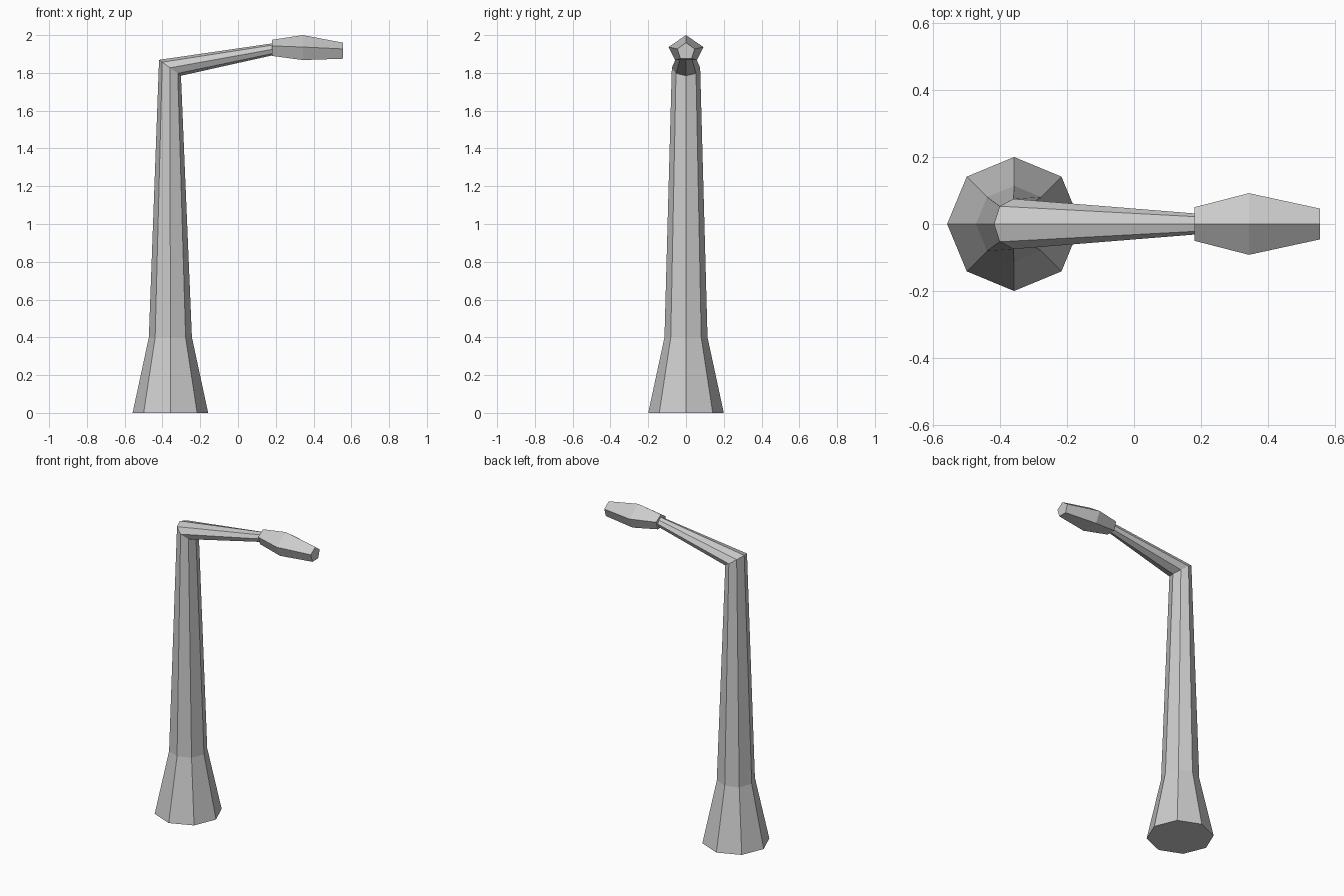
import bpy, bmesh
from math import sin, cos, pi

if "Cube" in bpy.data.objects:
    bpy.data.objects.remove(bpy.data.objects["Cube"])


def loft(name, rings):
    """Skin a list of equal-length vertex rings and cap both ends."""
    bm = bmesh.new()
    rows = [[bm.verts.new(p) for p in ring] for ring in rings]
    n = len(rows[0])
    for a, b in zip(rows, rows[1:]):
        for i in range(n):
            j = (i + 1) % n
            bm.faces.new((a[i], a[j], b[j], b[i]))
    bm.faces.new(rows[0][::-1])
    bm.faces.new(rows[-1])
    bmesh.ops.recalc_face_normals(bm, faces=bm.faces)
    mesh = bpy.data.meshes.new(name)
    bm.to_mesh(mesh)
    bm.free()
    obj = bpy.data.objects.new(name, mesh)
    bpy.context.collection.objects.link(obj)
    return obj


def octagon(x, z, rx, ry, rz):
    """Eight-sided ring, tilted about y by its x and z radii."""
    angles = [i * pi / 4 for i in range(8)]
    return [(x + rx * cos(a), ry * sin(a), z + rz * cos(a)) for a in angles]


def pentagon(x, top, side, bottom, y_side, y_bottom):
    """Five-sided ring across x with its point upward."""
    return [(x, 0, top), (x, y_side, side), (x, y_bottom, bottom),
            (x, -y_bottom, bottom), (x, -y_side, side)]


# Flared octagonal post, mitred at the top into a tapering arm
loft("post_and_arm", [
    octagon(-0.358, 0.0, 0.2, 0.2, 0),
    octagon(-0.358, 0.4, 0.114, 0.114, 0),
    octagon(-0.36, 1.827, 0.058, 0.075, -0.042),
    octagon(0.2, 1.928, 0.005, 0.03, -0.03),
])

# Lamp head, widest just before its middle
loft("lamp_head", [
    pentagon(0.18, 1.975, 1.943, 1.89, 0.05, 0.031),
    pentagon(0.343, 2.0, 1.937, 1.868, 0.092, 0.058),
    pentagon(0.555, 1.96, 1.927, 1.875, 0.046, 0.029),
])
